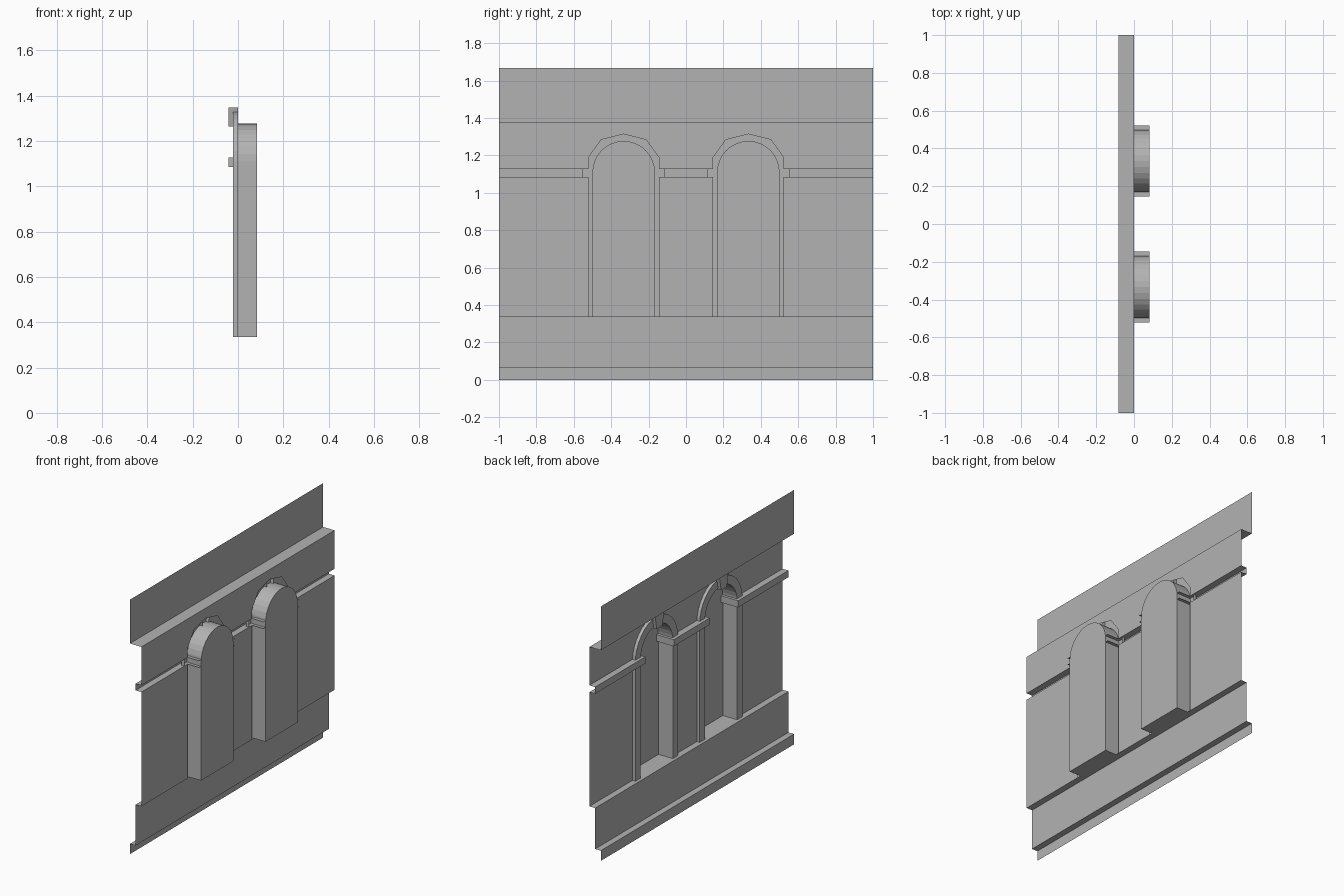
import bpy, bmesh, math

if "Cube" in bpy.data.objects:
    bpy.data.objects.remove(bpy.data.objects["Cube"])

D = 0.083          # depth of frieze, base and niche
H = 0.042          # projection of plinth, string course, keystone
F = 0.021          # projection of arch frame
SILL, S0, S1, TOP = 0.335, 1.084, 1.128, 1.38
SPRING, R_IN, R_OUT = 1.11, 0.167, 0.222
HOLE, IMP_IN = 0.188, 0.147
CENTRES = (-1 / 3, 1 / 3)

# Mid-grey stone
stone = bpy.data.materials.new("stone")
stone.diffuse_color = (0.45, 0.45, 0.45, 1)
stone.use_nodes = True
stone.node_tree.nodes["Principled BSDF"].inputs["Base Color"].default_value = stone.diffuse_color


def make(name, verts, faces):
    me = bpy.data.meshes.new(name)
    me.from_pydata(verts, [], faces)
    me.update()
    me.materials.append(stone)
    ob = bpy.data.objects.new(name, me)
    bpy.context.collection.objects.link(ob)
    return ob


def strip(name, profile, y0, y1):
    """Open sheet: (x, z) profile, listed upward, extruded along y."""
    verts = [(x, y, z) for x, z in profile for y in (y0, y1)]
    faces = [(2 * i, 2 * i + 2, 2 * i + 3, 2 * i + 1) for i in range(len(profile) - 1)]
    return make(name, verts, faces)


def arch_path(r, seg=16):
    pts = [(-r, SILL)]
    for i in range(seg + 1):
        a = math.pi * (1 - i / seg)
        pts.append((r * math.cos(a), SPRING + r * math.sin(a)))
    return pts + [(r, SILL)]


# Base with stepped plinth, and overhanging frieze
strip("base_and_plinth", [(-D, 0), (-D, 0.067), (-H, 0.067), (-H, SILL), (0, SILL)], -1, 1)
strip("frieze", [(0, TOP), (-D, TOP), (-D, 1.667)], -1, 1)

# Wall field below the string course, and the hollow string course itself
piers = [(-1, CENTRES[0]), (CENTRES[0], CENTRES[1]), (CENTRES[1], 1)]
for a, b in piers:
    def inset(d):
        return (a if a == -1 else a + d), (b if b == 1 else b - d)
    strip("wall_lower", [(0, SILL), (0, S0)], *inset(HOLE))
    strip("string_course", [(0, S0), (-H, S0), (-H, S1), (0, S1)], *inset(IMP_IN))

# Wall field above, notched by the faceted arch openings
notch = [(-HOLE, S1), (-HOLE, 1.19), (-0.12, 1.284), (0, 1.314),
         (0.12, 1.284), (HOLE, 1.19), (HOLE, S1)]
outline = [(-1, S1)] + [(c + y, z) for c in CENTRES for y, z in notch]
outline += [(1, S1), (1, TOP), (-1, TOP)]
make("wall_upper", [(0, y, z) for y, z in outline], [tuple(range(len(outline)))[::-1]])

for c in CENTRES:
    # Arch frame and niche reveal, swept along the arch
    section = [(R_OUT, 0), (R_OUT, -F), (R_IN, -F), (R_IN, D)]
    rings = [[(x, c + y, z) for y, z in arch_path(r)] for r, x in section]
    n = len(rings[0])
    faces = [(k * n + i, k * n + i + 1, (k + 1) * n + i + 1, (k + 1) * n + i)
             for k in range(3) for i in range(n - 1)]
    # niche back
    faces.append(tuple(range(3 * n, 4 * n))[::-1])
    make("arch_niche", [p for ring in rings for p in ring], faces)
    make("niche_floor", [(0, c - R_IN, SILL), (D, c - R_IN, SILL),
                         (D, c + R_IN, SILL), (0, c + R_IN, SILL)], [(0, 1, 2, 3)])

    # Hollow imposts: the string course returned into the niche
    for s in (-1, 1):
        yi, yo = c + s * IMP_IN, c + s * HOLE
        verts = [(x, y, z) for x in (0, D)
                 for y, z in ((yo, S0), (yi, S0), (yi, S1), (yo, S1))]
        verts += [(-H, yi, S0), (-H, yi, S1)]
        faces = [(0, 1, 5, 4), (1, 2, 6, 5), (2, 3, 7, 6), (8, 9, 2, 1)]
        if s == 1:
            faces = [f[::-1] for f in faces]
        make("impost", verts, faces)

    # Keystone, open at the back
    outline = [(-0.03, 1.264), (0.03, 1.264), (0.045, 1.347), (-0.045, 1.347)]
    verts = [(x, c + y, z) for x in (-H, 0) for y, z in outline]
    faces = [(3, 2, 1, 0)] + [(i, (i + 1) % 4, 4 + (i + 1) % 4, 4 + i) for i in range(4)]
    make("keystone", verts, faces)
